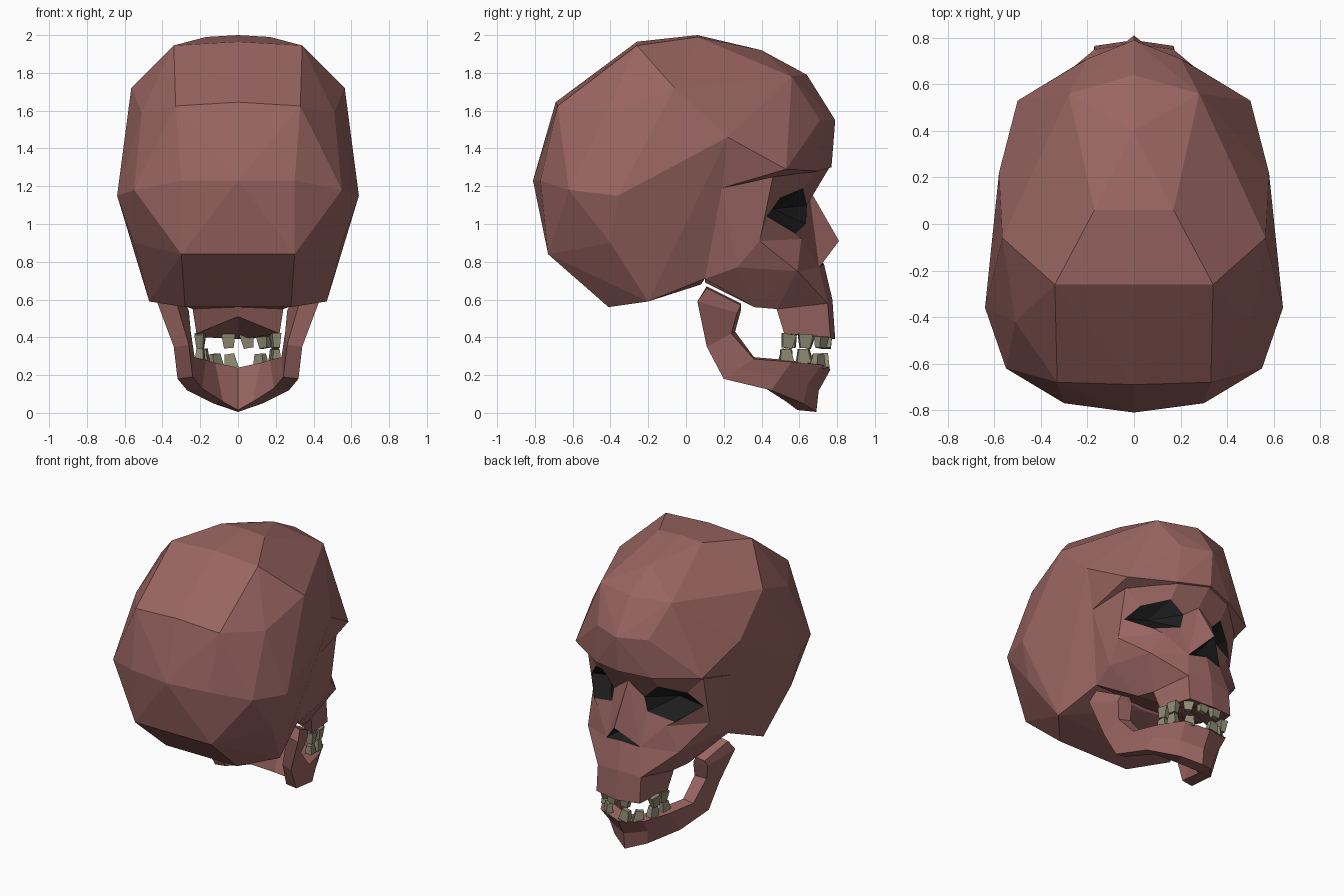
import bpy, bmesh, random
from mathutils import Vector, Matrix

if "Cube" in bpy.data.objects:
    bpy.data.objects.remove(bpy.data.objects["Cube"])

random.seed(4)


def material(name, rgb):
    m = bpy.data.materials.new(name)
    m.diffuse_color = (*rgb, 1)
    m.use_nodes = True
    m.node_tree.nodes["Principled BSDF"].inputs["Base Color"].default_value = m.diffuse_color
    return m


BONE = material("bone", (0.32, 0.13, 0.12))
DARK = material("hollow", (0.012, 0.012, 0.012))
TOOTH = material("tooth", (0.27, 0.255, 0.17))


def finish(bm, name, *mats):
    bmesh.ops.recalc_face_normals(bm, faces=bm.faces)
    me = bpy.data.meshes.new(name)
    bm.to_mesh(me)
    bm.free()
    for m in mats:
        me.materials.append(m)
    ob = bpy.data.objects.new(name, me)
    bpy.context.collection.objects.link(ob)
    return ob


def hull(name, half):
    """Convex solid around half-points mirrored in x."""
    bm = bmesh.new()
    for x, y, z in half:
        bm.verts.new((x, y, z))
        if x:
            bm.verts.new((-x, y, z))
    bmesh.ops.convex_hull(bm, input=bm.verts)
    bmesh.ops.delete(bm, geom=[v for v in bm.verts if not v.link_faces], context='VERTS')
    return finish(bm, name, BONE)


def mirrored(name, pts, faces, mat):
    """Mesh from named half-points, mirrored in x and welded on the midline."""
    bm = bmesh.new()
    for s in (1, -1):
        vs = {k: bm.verts.new((s * p[0], p[1], p[2])) for k, p in pts.items()}
        for f in faces:
            bm.faces.new([vs[k] for k in (f if s > 0 else f[::-1])])
    bmesh.ops.remove_doubles(bm, verts=bm.verts, dist=0.0005)
    bmesh.ops.delete(bm, geom=[v for v in bm.verts if not v.link_faces], context='VERTS')
    return finish(bm, name, mat)


# Back of the skull
hull("braincase", [
    (0, .06, 2), (.17, .06, 1.99), (0, -.26, 1.965), (.34, -.26, 1.945),
    (.565, -.06, 1.72), (.51, -.42, 1.59), (0, -.69, 1.645), (.33, -.68, 1.625),
    (0, -.81, 1.23), (.3, -.77, 1.23), (.55, -.62, 1.18), (.64, -.36, 1.15),
    (.58, .22, 1.46), (.51, .19, 1.19), (.4, .1, .71), (.47, -.2, .59),
    (0, -.41, .56), (.28, -.41, .56), (0, -.73, .84), (.3, -.73, .84),
    (.55, -.4, .9), (0, .08, .68)])

# Forehead with overhanging brow
hull("forehead", [
    (0, .06, 2), (.17, .06, 1.99), (.565, -.06, 1.72), (.58, .22, 1.46),
    (.51, .19, 1.19), (0, .2, 1.19), (0, .4, 1.92), (.28, .56, 1.78),
    (0, .64, 1.79), (0, .79, 1.55), (.2, .71, 1.55), (.5, .53, 1.29),
    (.22, .7, 1.28), (0, .77, 1.3)])

# Face: brow underside, cheeks, nose and upper jaw
P = dict(
    nasion=(0, .65, 1.19), browmid=(0, .76, 1.3), brow=(.21, .69, 1.28),
    browout=(.46, .46, 1.25), temple=(.51, .19, 1.19), cback=(.4, .1, .71),
    clow=(.43, .27, .77), cheek=(.46, .39, .91), cbot=(.27, .36, .56),
    cfront=(.27, .61, .92), malar=(.36, .59, .75), wing=(.13, .705, .77),
    tip=(0, .81, .91), notch=(0, .73, .79), nin=(0, .62, .86),
    jtop=(.17, .75, .58), jmid=(0, .775, .6), jback=(.24, .48, .55),
    jlow=(.17, .765, .4), jlowmid=(0, .79, .39), jlowback=(.22, .52, .42),
    palate=(0, .52, .51), palback=(0, .48, .56), base=(0, .36, .58),
    basein=(0, .1, .69))
E = dict(e0=(.12, .64, 1.1), e1=(.21, .62, 1.19), e2=(.36, .5, 1.14),
         e3=(.44, .43, 1.04), e4=(.32, .58, .95), e5=(.14, .635, 1.0),
         eye=(.27, .46, 1.08))
P.update(E)
mirrored("face", P, [f.split() for f in (
    "nasion browmid brow e1 e0", "brow browout e2 e1", "browout cheek e3 e2",
    "temple cback clow", "temple clow cheek browout", "cheek cfront e4 e3",
    "cfront wing e5 e4", "nasion e0 e5 wing", "nasion wing tip",
    "cheek malar cfront", "cheek clow malar", "clow cbot malar",
    "cback cbot clow", "cbot jback malar", "malar jback jtop",
    "malar jtop wing", "malar wing cfront",
    "jtop jmid notch wing", "jback jlowback jlow jtop",
    "jtop jlow jlowmid jmid", "jlowback palate jlowmid jlow",
    "jback palback palate jlowback", "cbot base palback jback",
    "cback basein base cbot")], BONE)

# Dark hollows of eyes and nose
mirrored("eye_sockets", E, [(f"e{i}", f"e{(i + 1) % 6}", "eye") for i in range(6)], DARK)
mirrored("nose_opening", P, [("tip", "wing", "nin"), ("wing", "notch", "nin")], DARK)

# Lower jaw: (rear/lower edge, front/upper edge, inward offset) per section
sections = [
    ((.41, .11, .66), (.35, .29, .57), (-.07, 0)),
    ((.43, .06, .59), (.36, .27, .53), (-.1, .02)),
    ((.34, .11, .35), (.33, .24, .42), (-.08, .02)),
    ((.32, .2, .18), (.31, .36, .285), (-.08, 0)),
    ((.27, .45, .12), (.25, .56, .27), (-.08, -.03)),
    ((.13, .62, .05), (.17, .72, .255), (-.05, -.09)),
    ((0, .69, .005), (0, .765, .23), (0, -.1))]
J, jf = {}, []
for i, (lo, up, (dx, dy)) in enumerate(sections):
    mid = (Vector(lo) + Vector(up)) / 2
    if i > 4:
        mid.y -= .025
    inner = Vector((dx, dy, .01))
    for k, p in enumerate((lo, mid, up, Vector(up) + inner, Vector(lo) + inner)):
        J[i, k] = tuple(p)
    if i:
        jf += [[(i - 1, k), (i - 1, (k + 1) % 5), (i, (k + 1) % 5), (i, k)] for k in range(5)]
jf.append([(0, k) for k in range(5)])
mirrored("lower_jaw", J, jf, BONE)


# Teeth: tapered blocks, slightly crooked, with gaps
def tooth(name, x, y, z, up):
    bm = bmesh.new()
    bmesh.ops.create_cube(bm, size=1)
    for v in bm.verts:
        k = 1.1 if v.co.z * up < 0 else .75
        v.co = Vector((v.co.x * .068 * k, v.co.y * .045 * k, v.co.z * .075))
    turn = 0 if abs(x) < .1 else (-.7 if abs(x) < .17 else -1.4) * (1 if x > 0 else -1)
    bm.transform(Matrix.Translation((x, y, z))
                 @ Matrix.Rotation(turn, 4, 'Z')
                 @ Matrix.Rotation(random.uniform(-.2, .2), 4, 'Y'))
    finish(bm, name, TOOTH)


upper = [(-.2, .55), (.2, .54), (.195, .63), (.14, .715), (.05, .75), (-.05, .75), (-.2, .64)]
lower = [(-.2, .53), (.2, .53), (-.18, .63), (.19, .62), (.12, .7), (-.12, .7), (-.04, .735)]
for i, (x, y) in enumerate(upper):
    tooth(f"upper_tooth_{i}", x, y, .38, -1)
for i, (x, y) in enumerate(lower):
    tooth(f"lower_tooth_{i}", x, y, .3 if y < .65 else .275, 1)
